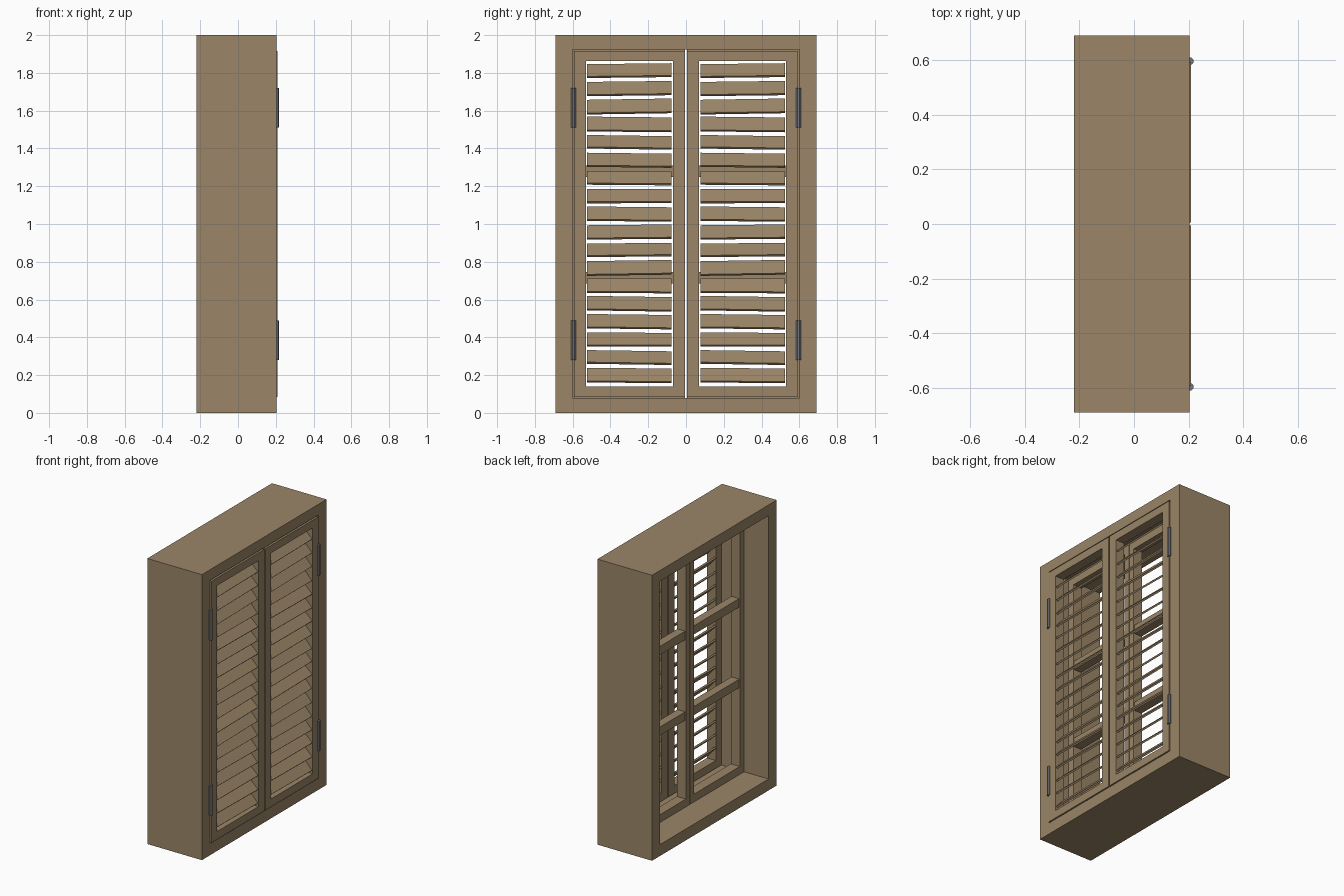
import bpy, bmesh, math, random
from mathutils import Matrix, Vector

if "Cube" in bpy.data.objects:
    bpy.data.objects.remove(bpy.data.objects["Cube"])

random.seed(4)


def material(name, rgb):
    m = bpy.data.materials.new(name)
    m.diffuse_color = (*rgb, 1)
    m.use_nodes = True
    m.node_tree.nodes["Principled BSDF"].inputs["Base Color"].default_value = m.diffuse_color
    return m


WOOD = material("brown wood", (0.325, 0.235, 0.137))
STEEL = material("grey steel", (0.17, 0.18, 0.20))


def finish(name, bm, mat):
    bmesh.ops.recalc_face_normals(bm, faces=bm.faces)
    me = bpy.data.meshes.new(name)
    bm.to_mesh(me)
    bm.free()
    me.materials.append(mat)
    ob = bpy.data.objects.new(name, me)
    bpy.context.collection.objects.link(ob)
    return ob


def ring(name, x, outer, inner):
    """Rectangular frame; outer and inner are (y0, y1, z0, z1)."""
    bm = bmesh.new()

    def loop(px, r):
        a, b, c, d = r
        return [bm.verts.new((px, y, z)) for y, z in ((a, c), (b, c), (b, d), (a, d))]

    loops = [loop(x[0], outer), loop(x[1], outer), loop(x[1], inner), loop(x[0], inner)]
    for i in range(4):
        p, q = loops[i], loops[(i + 1) % 4]
        for j in range(4):
            k = (j + 1) % 4
            bm.faces.new((p[j], p[k], q[k], q[j]))
    return finish(name, bm, WOOD)


def add_box(bm, center, size, rot=Matrix.Identity(4)):
    m = Matrix.Translation(Vector(center)) @ rot @ Matrix.Diagonal((*size, 1))
    bmesh.ops.create_cube(bm, size=1, matrix=m)


def span(s, a, b):
    return (min(s * a, s * b), max(s * a, s * b))


# Deep outer casing
ring("casing", (-0.22, 0.203), (-0.69, 0.69, 0, 2), (-0.6, 0.6, 0.08, 1.925))

# Same slightly crooked louvre tilts for both shutters
COUNT = 18
rolls = [random.uniform(-0.018, 0.018) for _ in range(COUNT)]
pitches = [math.radians(45 + random.uniform(-4, 4)) for _ in range(COUNT)]

for s, side in ((-1, "left"), (1, "right")):
    # Inner window sash with two glazing bars
    ring(side + "_window_sash", (-0.03, 0.04),
         (*span(s, 0.004, 0.6), 0.08, 1.925), (*span(s, 0.045, 0.553), 0.135, 1.87))
    bm = bmesh.new()
    for z in (0.715, 1.28):
        add_box(bm, (0.005, s * 0.299, z), (0.06, 0.515, 0.06))
    finish(side + "_glazing_bars", bm, WOOD)

    # Shutter frame
    ring(side + "_shutter_frame", (0.14, 0.208),
         (*span(s, 0.005, 0.592), 0.085, 1.917), (*span(s, 0.07, 0.53), 0.14, 1.862))

    # Louvre slats, outer edge low
    bm = bmesh.new()
    for i in range(COUNT):
        z = 0.198 + i * (1.812 - 0.198) / (COUNT - 1)
        rot = Matrix.Rotation(rolls[i], 4, 'X') @ Matrix.Rotation(pitches[i], 4, 'Y')
        add_box(bm, (0.17, s * 0.3, z), (0.094, 0.448, 0.012), rot)
    finish(side + "_louvre_slats", bm, WOOD)

    # Hinge barrels
    bm = bmesh.new()
    for z in (0.385, 1.615):
        bmesh.ops.create_cone(bm, cap_ends=True, segments=8, radius1=0.0135, radius2=0.0135,
                              depth=0.21, matrix=Matrix.Translation((0.2055, s * 0.596, z))
                              @ Matrix.Rotation(math.pi / 8, 4, 'Z'))
    finish(side + "_hinges", bm, STEEL)
